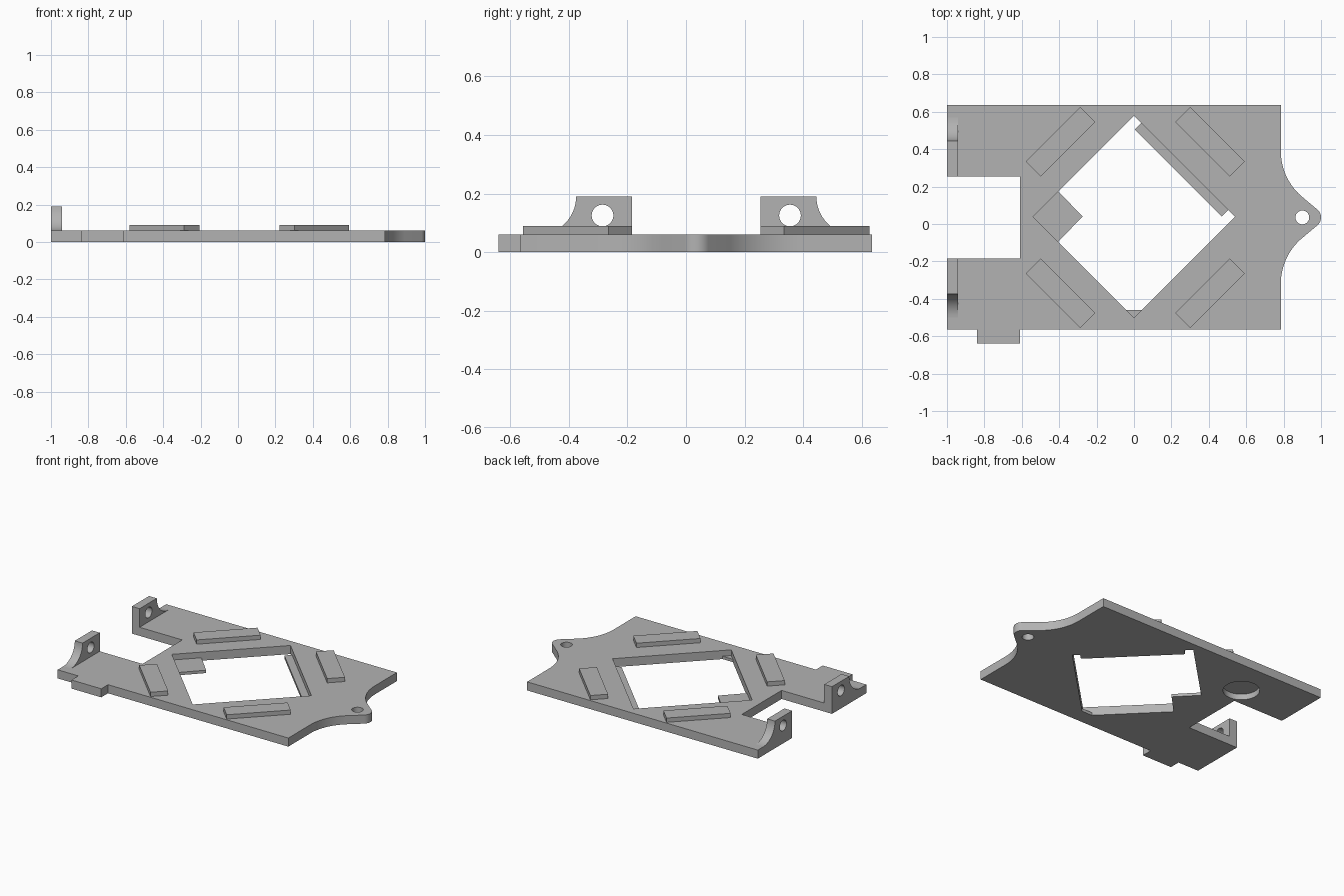
import bpy, bmesh, math
from mathutils import Matrix

cube = bpy.data.objects.get("Cube")
if cube:
    bpy.data.objects.remove(cube, do_unlink=True)

MID = 0.035      # y of the symmetry line
PLATE = 0.06     # plate thickness
LEDGE = 0.02     # height of the low lips inside the opening

grey = bpy.data.materials.new("plain grey")
grey.use_nodes = True
grey.diffuse_color = (0.45, 0.45, 0.45, 1)
grey.node_tree.nodes["Principled BSDF"].inputs["Base Color"].default_value = (0.45, 0.45, 0.45, 1)


def prism(name, points, low, high, matrix=None):
    """Extrude a flat outline from low to high."""
    bm = bmesh.new()
    face = bm.faces.new([bm.verts.new((x, y, low)) for x, y in points])
    top = bmesh.ops.extrude_face_region(bm, geom=[face])["geom"]
    bmesh.ops.translate(bm, vec=(0, 0, high - low),
                        verts=[v for v in top if isinstance(v, bmesh.types.BMVert)])
    if matrix:
        bm.transform(matrix)
    bmesh.ops.recalc_face_normals(bm, faces=bm.faces)
    mesh = bpy.data.meshes.new(name)
    bm.to_mesh(mesh)
    bm.free()
    mesh.materials.append(grey)
    obj = bpy.data.objects.new(name, mesh)
    bpy.context.collection.objects.link(obj)
    return obj


def arc(cx, cy, r, start, end, n):
    angles = [math.radians(start + (end - start) * i / n) for i in range(n + 1)]
    return [(cx + r * math.cos(a), cy + r * math.sin(a)) for a in angles]


def circle(cx, cy, r, n=40):
    return arc(cx, cy, r, 0, 360, n)[:-1]


def activate(obj):
    bpy.ops.object.select_all(action='DESELECT')
    obj.select_set(True)
    bpy.context.view_layer.objects.active = obj


def cut(obj, cutter):
    cutter.hide_render = True
    mod = obj.modifiers.new("cut", 'BOOLEAN')
    mod.operation = 'DIFFERENCE'
    mod.solver = 'EXACT'
    mod.object = cutter
    activate(obj)
    bpy.ops.object.modifier_apply(modifier=mod.name)
    bpy.data.objects.remove(cutter, do_unlink=True)


def smooth(obj):
    activate(obj)
    bpy.ops.object.shade_smooth_by_angle(angle=math.radians(30))


# Base plate: concave flanks sweep into a rounded nose; notch at the other end
flank = arc(1.105, MID + 0.355, 0.32, 180, 228, 14)
nose = arc(0.945, MID, 0.055, 48, -48, 10)
mirrored = [(x, 2 * MID - y) for x, y in reversed(flank)]
outline = ([(-1, 0.635), (0.785, 0.635)] + flank + nose + mirrored +
           [(0.785, -0.565), (-0.61, -0.565), (-0.61, -0.64), (-0.84, -0.64),
            (-0.84, -0.565), (-1, -0.565), (-1, -0.185), (-0.61, -0.185),
            (-0.61, 0.255), (-1, 0.255)])
plate = prism("base_plate", outline, 0, PLATE)

# Diamond opening, with low lips left standing along its bottom
diamond = [(0, 0.58), (0.54, 0.04), (0, -0.5), (-0.54, 0.04)]
lipped = [(0, 0.58), (0.04, 0.54), (0.005, 0.505), (0.47, 0.04), (0.505, 0.075),
          (0.54, 0.04), (0.04, -0.46), (-0.04, -0.46), (-0.405, -0.095),
          (-0.275, 0.04), (-0.405, 0.175)]
cut(plate, prism("upper_cutter", diamond, LEDGE, 0.2))
cut(plate, prism("lower_cutter", lipped, -0.1, 0.1))

# Nose hole and round blind pocket underneath
cut(plate, prism("nose_hole_cutter", circle(0.9, MID, 0.037), -0.1, 0.2))
cut(plate, prism("pocket_cutter", circle(-0.56, 0.383, 0.116), -0.1, 0.04))
smooth(plate)

# Raised diagonal bars around the opening
bar = [(-0.206, -0.057), (0.206, -0.057), (0.206, 0.057), (-0.206, 0.057)]
for sx, side in ((-1, "right"), (1, "left")):
    for sy, end in ((-1, "front"), (1, "back")):
        place = (Matrix.Translation((0.007 + sx * 0.4, MID + sy * 0.405, 0)) @
                 Matrix.Rotation(math.radians(-45 * sx * sy), 4, 'Z'))
        prism(f"{end}_{side}_bar", bar, PLATE - 0.005, 0.09, place)

# Hinge lugs: upright ears with a concave fillet and a pin hole
upright = Matrix(((0, 0, 1, 0), (1, 0, 0, 0), (0, 1, 0, 0), (0, 0, 0, 1)))
for s, end in ((-1, "front"), (1, "back")):
    fillet = arc(0.54, 0.19, 0.13, 180, 268, 14)
    profile = [(0.22, PLATE - 0.005), (0.22, 0.19)] + fillet + [(0.535, PLATE - 0.005)]
    lug = prism(f"{end}_lug", [(MID + s * y, z) for y, z in profile], -1, -0.94, upright)
    cut(lug, prism("pin_cutter", circle(MID + s * 0.32, 0.125, 0.037), -1.1, -0.8, upright))
    smooth(lug)
